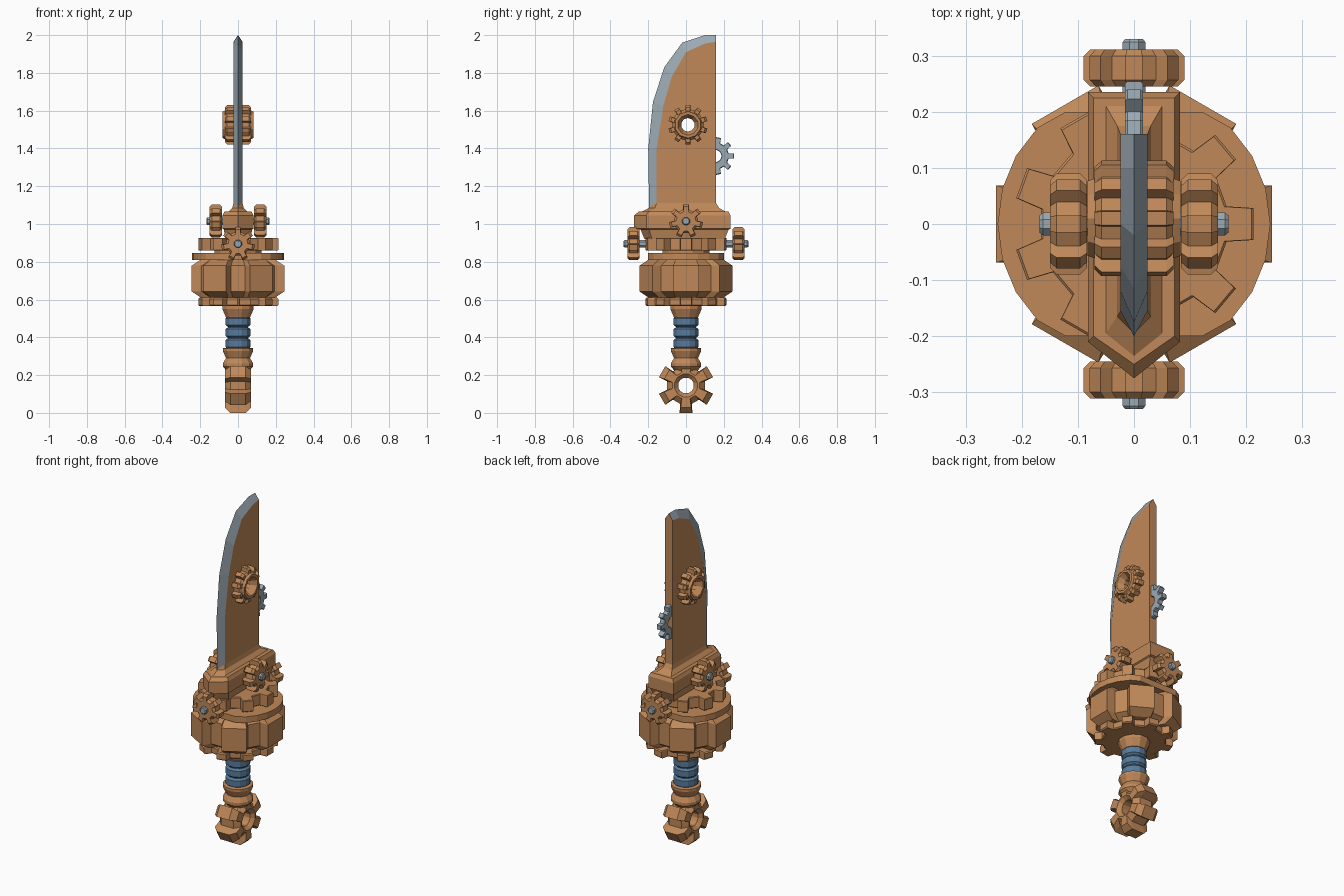
import bpy, bmesh
from math import sin, cos, radians, pi

if "Cube" in bpy.data.objects:
    bpy.data.objects.remove(bpy.data.objects["Cube"])


def material(name, rgb):
    m = bpy.data.materials.new(name)
    m.diffuse_color = (*rgb, 1)
    m.use_nodes = True
    m.node_tree.nodes["Principled BSDF"].inputs["Base Color"].default_value = m.diffuse_color
    return m


COPPER = material("copper", (0.53, 0.25, 0.10))
STEEL = material("steel", (0.33, 0.40, 0.45))
BLUE = material("blue_wrap", (0.10, 0.20, 0.33))


def make(name, verts, faces, mats, indices=None):
    me = bpy.data.meshes.new(name)
    me.from_pydata(verts, [], faces)
    for m in mats:
        me.materials.append(m)
    if indices:
        me.polygons.foreach_set("material_index", indices)
    bm = bmesh.new()
    bm.from_mesh(me)
    bmesh.ops.recalc_face_normals(bm, faces=bm.faces)
    bm.to_mesh(me)
    bm.free()
    ob = bpy.data.objects.new(name, me)
    bpy.context.collection.objects.link(ob)
    return ob


def loft(name, rings, mat, axis="Z", loc=(0, 0, 0), loop=False):
    """Skin a stack of (a, b, w) rings; w runs along the axis."""
    n = len(rings[0])
    order = {"X": (2, 0, 1), "Y": (0, 2, 1), "Z": (0, 1, 2)}[axis]
    verts = [[p[order[i]] + loc[i] for i in range(3)] for r in rings for p in r]
    count = len(rings)
    faces = []
    for k in range(count if loop else count - 1):
        a, b = k * n, (k + 1) % count * n
        faces += [(a + i, a + (i + 1) % n, b + (i + 1) % n, b + i) for i in range(n)]
    if not loop:
        faces += [tuple(range(n)), tuple(range((count - 1) * n, count * n))]
    return make(name, verts, faces, [mat])


def circle(r, w, n, phase=0.0):
    return [(r * cos(2 * pi * i / n + phase), r * sin(2 * pi * i / n + phase), w) for i in range(n)]


def lathe(name, profile, n, mat, axis="Z", loc=(0, 0, 0), loop=False):
    return loft(name, [circle(r, w, n, pi / n) for r, w in profile], mat, axis, loc, loop)


def gear(name, n, tip, root, half, mat, axis, loc, phase=0, bevel=(0.012, 0.012),
         bore=0, chamfer=0.015, spread=(0.27, 0.19)):
    """Toothed wheel with chamfered rims; bevel = (along axis, radial)."""
    step = 2 * pi / n
    outline = []
    for i in range(n):
        c = i * step + radians(phase)
        outline += [(c - spread[0] * step, root), (c - spread[1] * step, tip),
                    (c + spread[1] * step, tip), (c + spread[0] * step, root)]

    def ring(w, shrink=0.0, radius=None):
        return [((radius or r - shrink) * cos(a), (radius or r - shrink) * sin(a), w) for a, r in outline]

    bw, br = bevel
    rings = [ring(-half, br), ring(bw - half), ring(half - bw), ring(half, br)]
    if bore:
        rings += [ring(half, radius=bore + chamfer), ring(half - chamfer, radius=bore),
                  ring(chamfer - half, radius=bore), ring(-half, radius=bore + chamfer)]
    return loft(name, rings, mat, axis, loc, bool(bore))


# Blade: copper flats inside a steel cutting edge
edge = [(-0.195, 1.07), (-0.20, 1.40), (-0.175, 1.645), (-0.115, 1.83), (-0.02, 1.96), (0.10, 2.0), (0.16, 2.0)]
flat = [(-0.155, 1.07), (-0.155, 1.40), (-0.12, 1.625), (-0.075, 1.78), (0.0, 1.91), (0.10, 1.955), (0.16, 1.965)]
n = len(edge)
T = 0.024
verts = [(0, *p) for p in edge] + [(T, *p) for p in flat] + [(-T, *p) for p in flat] + [(T, 0.16, 1.07), (-T, 0.16, 1.07)]
R, L = 3 * n, 3 * n + 1
faces = [tuple(range(n, 2 * n)) + (R,), tuple(range(2 * n, 3 * n)) + (L,),
         (n - 1, 2 * n - 1, R, L, 3 * n - 1), (0, n, R, L, 2 * n)]
for i in range(n - 1):
    faces += [(i, i + 1, n + i + 1, n + i), (i, i + 1, 2 * n + i + 1, 2 * n + i)]
blade = make("blade", verts, faces, [COPPER, STEEL], [0] * 4 + [1] * (2 * n - 2))

# Hole through the blade at its gear
cutter = lathe("blade_hole_cutter", [(0.05, -0.1), (0.05, 0.1)], 10, COPPER, "X", (0, 0.01, 1.525))
cutter.hide_render = True
cutter.hide_viewport = True
mod = blade.modifiers.new("hole", "BOOLEAN")
mod.object = cutter
mod.solver = "EXACT"

# Gear and hub ring on the blade, small steel gear in the spine
gear("blade_gear", 10, 0.105, 0.083, 0.07, COPPER, "X", (0, 0.01, 1.525), 18, bore=0.055, chamfer=0.005)
lathe("blade_gear_hub", [(0.07, -0.083), (0.075, -0.07), (0.075, 0.07), (0.07, 0.083),
                         (0.055, 0.083), (0.036, 0.05), (0.036, -0.05), (0.055, -0.083)],
      10, COPPER, "X", (0, 0.01, 1.525), True)
gear("spine_gear", 9, 0.10, 0.072, 0.016, STEEL, "X", (0, 0.155, 1.36), 0, (0.004, 0.004), 0.032, 0.003)


# Pointed plate under the blade and the flared blade foot
def foot(x, back, shoulder, point, z):
    return [(x, back, z), (x, shoulder, z), (0, point, z), (-x, shoulder, z), (-x, back, z)]


loft("blade_foot", [foot(0.05, 0.21, -0.195, -0.235, 1.055), foot(0.05, 0.21, -0.195, -0.235, 1.065),
                    foot(0.03, 0.175, -0.165, -0.195, 1.085), foot(T, 0.16, -0.155, -0.185, 1.11)], COPPER)
loft("guard_plate", [foot(0.065, 0.205, -0.18, -0.22, 0.92), foot(0.075, 0.225, -0.195, -0.24, 0.97),
                     foot(0.082, 0.235, -0.21, -0.275, 0.975), foot(0.082, 0.235, -0.21, -0.275, 1.045),
                     foot(0.072, 0.225, -0.2, -0.25, 1.065)], COPPER)

# Small gears on bolts, in pairs at the sides and at front and back
for side, s in (("right", 1), ("left", -1)):
    gear(side + "_gear", 7, 0.09, 0.064, 0.033, COPPER, "X", (s * 0.117, 0, 1.015), 90)
for side, s in (("back", 1), ("front", -1)):
    gear(side + "_gear", 7, 0.09, 0.064, 0.033, COPPER, "Y", (0, s * 0.278, 0.895), 90)
for name, axis, length, z in (("side_bolt", "X", 0.168, 1.015), ("front_back_bolt", "Y", 0.33, 0.895)):
    lathe(name, [(0.017, -length), (0.022, 0.006 - length), (0.022, length - 0.006), (0.017, length)],
          8, STEEL, axis, (0, 0, z))

# Stacked guard: upper gear, cut disc, thick gear, lower gear
gear("upper_gear", 9, 0.215, 0.168, 0.034, COPPER, "Z", (0, 0, 0.893), 0, (0.004, 0.004))
disc = [[(x, max(-0.2, min(0.2, y)), z) for x, y, z in circle(0.243, w, 24)] for w in (0.81, 0.846)]
loft("guard_disc", disc, COPPER)
lathe("guard_core", [(0.13, 0.60), (0.13, 0.90)], 12, COPPER)
gear("thick_gear", 6, 0.255, 0.205, 0.10, COPPER, "Z", (0, 0, 0.711), 0, (0.032, 0.05), spread=(0.33, 0.26))
gear("lower_gear", 9, 0.215, 0.175, 0.022, COPPER, "Z", (0, 0, 0.588), 0, (0.006, 0.006))

# Grip: copper collars with blue wrapped rings between them
lathe("upper_collar", [(0.066, 0.505), (0.07, 0.515), (0.086, 0.55), (0.086, 0.575)], 12, COPPER)
rings = []
for i in range(3):
    z = 0.34 + i * 0.058
    rings += [(0.056, z), (0.068, z + 0.010), (0.068, z + 0.045), (0.056, z + 0.055)]
lathe("grip", rings, 12, BLUE)
lathe("lower_collar", [(0.06, 0.22), (0.083, 0.245), (0.083, 0.262), (0.066, 0.29), (0.083, 0.328),
                       (0.083, 0.342), (0.06, 0.346)], 12, COPPER)

# Pommel gear
gear("pommel_gear", 6, 0.15, 0.102, 0.07, COPPER, "X", (0, 0, 0.145), 30, (0.03, 0.03), 0.042, 0.02,
     spread=(0.29, 0.22))
